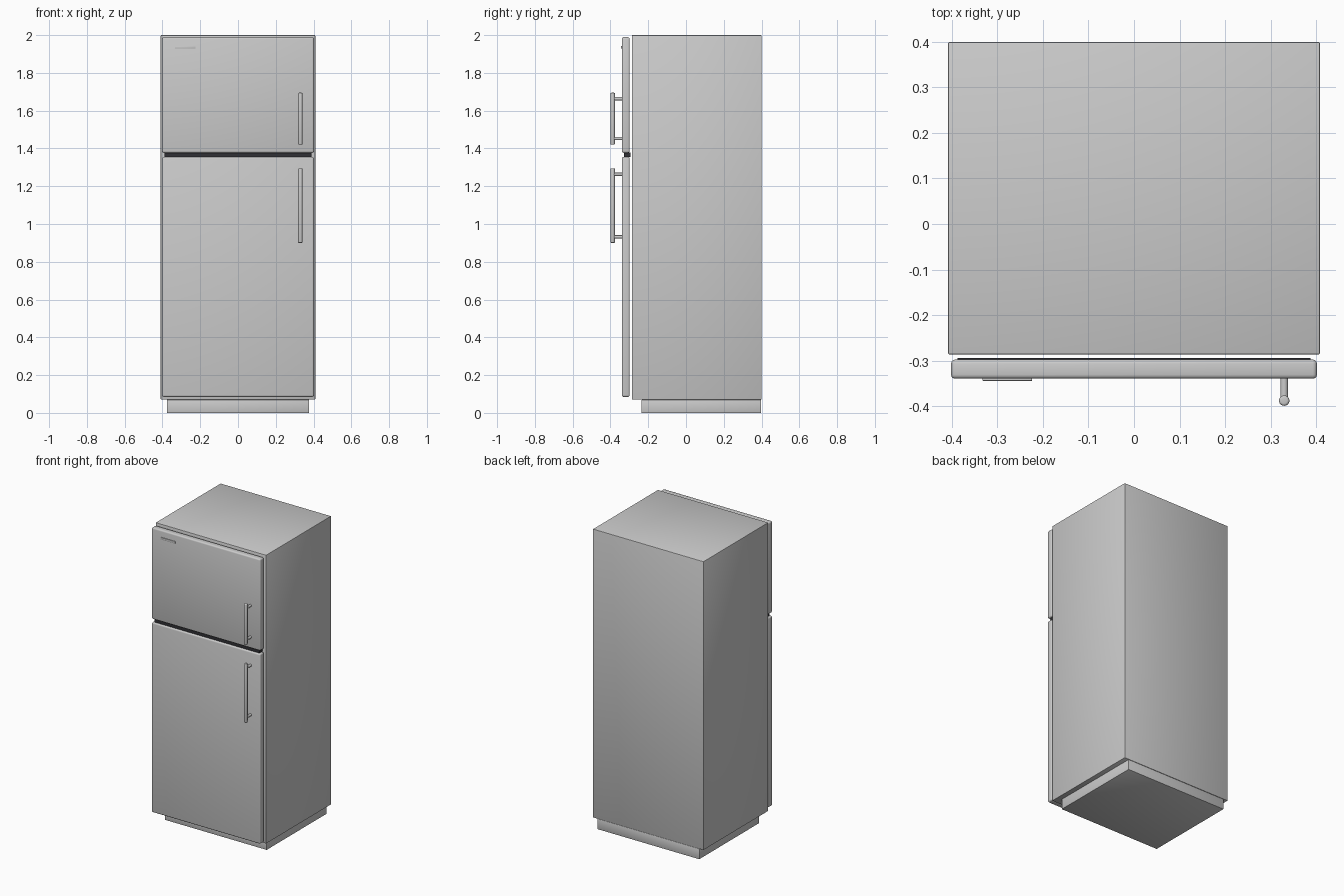
import bpy, bmesh, math
from mathutils import Matrix, Vector

if "Cube" in bpy.data.objects:
    bpy.data.objects.remove(bpy.data.objects["Cube"])


def smooth(obj):
    bpy.ops.object.select_all(action='DESELECT')
    obj.select_set(True)
    bpy.context.view_layer.objects.active = obj
    bpy.ops.object.shade_smooth_by_angle(angle=math.radians(40))


def make_object(name, bm):
    mesh = bpy.data.meshes.new(name)
    bm.to_mesh(mesh)
    bm.free()
    obj = bpy.data.objects.new(name, mesh)
    bpy.context.collection.objects.link(obj)
    return obj


def box(name, lo, hi, bevel=0.0, segments=2):
    lo, hi = Vector(lo), Vector(hi)
    bm = bmesh.new()
    bmesh.ops.create_cube(bm, size=1, matrix=Matrix.Translation((lo + hi) / 2)
                          @ Matrix.Diagonal((*(hi - lo), 1)))
    if bevel:
        bmesh.ops.bevel(bm, geom=bm.edges[:], offset=bevel, segments=segments,
                        profile=0.5, affect='EDGES')
    obj = make_object(name, bm)
    smooth(obj)
    return obj


def rod(name, start, end, radius, bevel=0.0):
    start, end = Vector(start), Vector(end)
    axis = end - start
    matrix = (Matrix.Translation((start + end) / 2)
              @ axis.to_track_quat('Z', 'Y').to_matrix().to_4x4())
    bm = bmesh.new()
    bmesh.ops.create_cone(bm, cap_ends=True, segments=24, radius1=radius,
                          radius2=radius, depth=axis.length, matrix=matrix)
    if bevel:
        rims = [e for e in bm.edges if any(len(f.verts) > 4 for f in e.link_faces)]
        bmesh.ops.bevel(bm, geom=rims, offset=bevel, segments=3,
                        profile=0.5, affect='EDGES')
    obj = make_object(name, bm)
    smooth(obj)
    return obj


# Cabinet and recessed plinth
box("cabinet", (-0.409, -0.287, 0.07), (0.409, 0.4, 2.0), 0.004)
box("plinth", (-0.377, -0.235, 0.0), (0.377, 0.398, 0.07), 0.002)

# Doors
box("freezer_door", (-0.402, -0.34, 1.377), (0.402, -0.298, 1.989), 0.009, 3)
box("fridge_door", (-0.402, -0.34, 0.085), (0.402, -0.298, 1.355), 0.009, 3)

# Dark strip between the doors
dark = bpy.data.materials.new("dark_strip")
dark.diffuse_color = (0.03, 0.03, 0.035, 1)
dark.use_nodes = True
dark.node_tree.nodes["Principled BSDF"].inputs["Base Color"].default_value = dark.diffuse_color
strip = box("door_gap_strip", (-0.388, -0.328, 1.354), (0.388, -0.294, 1.378))
strip.data.materials.append(dark)

# Bar handles, each on two standoffs
for name, bottom, top in (("freezer", 1.42, 1.695), ("fridge", 0.90, 1.295)):
    rod(f"{name}_handle_bar", (0.33, -0.388, bottom), (0.33, -0.388, top), 0.0115, 0.005)
    for end, z in (("lower", bottom + 0.032), ("upper", top - 0.032)):
        rod(f"{name}_handle_{end}_standoff", (0.33, -0.335, z), (0.33, -0.385, z), 0.0085)

# Plain badge plate
box("badge_plate", (-0.333, -0.345, 1.929), (-0.224, -0.338, 1.943), 0.002)
